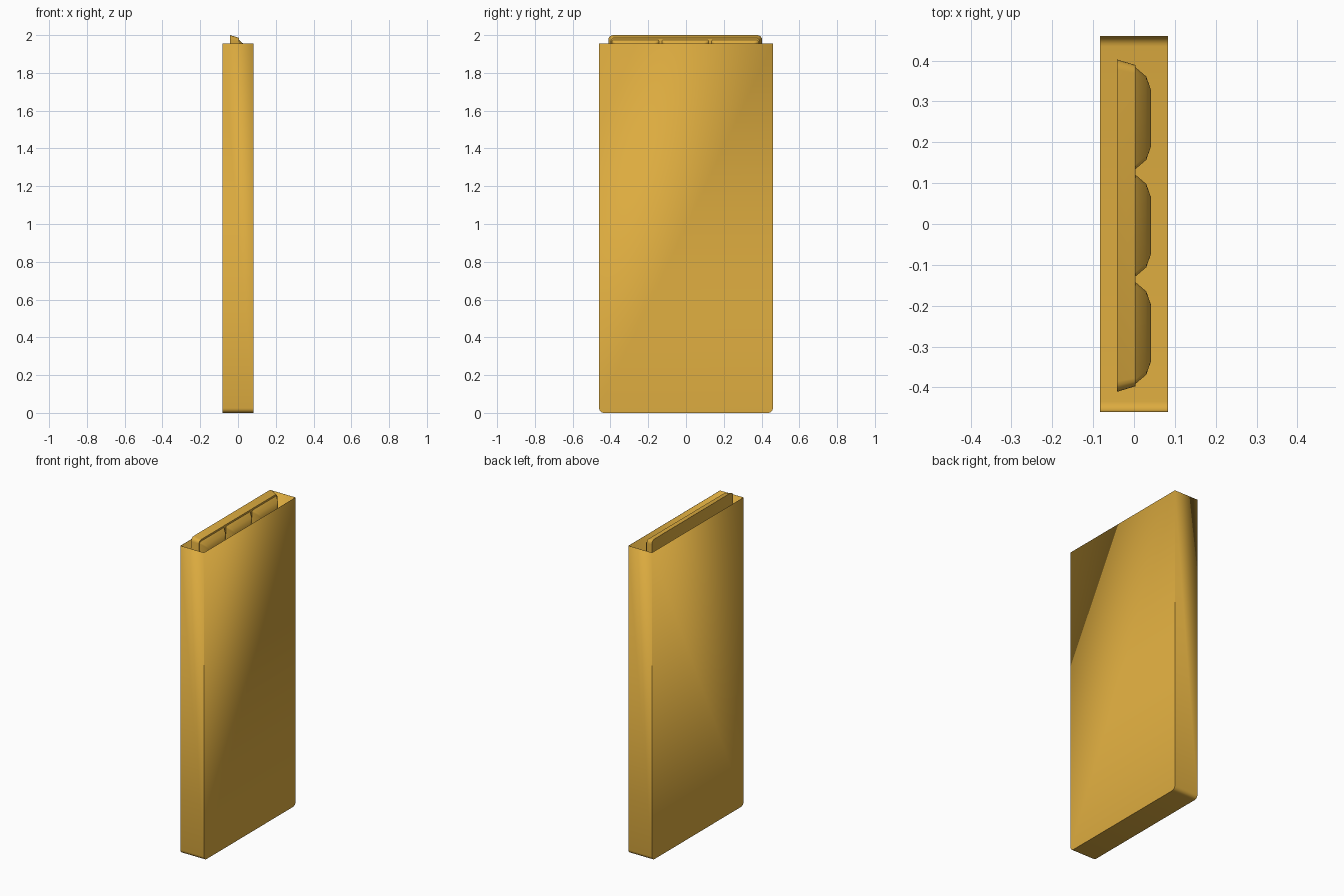
import bpy, bmesh, math

if "Cube" in bpy.data.objects:
    bpy.data.objects.remove(bpy.data.objects["Cube"])

gold = bpy.data.materials.new("gold")
gold.diffuse_color = (0.72, 0.41, 0.05, 1)
gold.use_nodes = True
gold.node_tree.nodes["Principled BSDF"].inputs["Base Color"].default_value = gold.diffuse_color


def finish(bm, name):
    bmesh.ops.recalc_face_normals(bm, faces=bm.faces)
    mesh = bpy.data.meshes.new(name)
    bm.to_mesh(mesh)
    bm.free()
    ob = bpy.data.objects.new(name, mesh)
    bpy.context.collection.objects.link(ob)
    mesh.materials.append(gold)
    bpy.ops.object.select_all(action='DESELECT')
    bpy.context.view_layer.objects.active = ob
    ob.select_set(True)
    bpy.ops.object.shade_smooth_by_angle(angle=math.radians(30))
    return ob


def rounded_rect(hy, hz, r, seg=4):
    pts = []
    for i, (sy, sz) in enumerate([(1, 1), (-1, 1), (-1, -1), (1, -1)]):
        for k in range(seg + 1):
            a = math.pi / 2 * (i + k / seg)
            pts.append((sy * (hy - r) + r * math.cos(a), sz * (hz - r) + r * math.sin(a)))
    return pts


def loft(bm, sections, cy, cz, cap_start=True):
    # sections: (x, half width, half height, corner radius)
    rings = [[bm.verts.new((x, cy + y, cz + z)) for y, z in rounded_rect(hy, hz, r)]
             for x, hy, hz, r in sections]
    for a, b in zip(rings, rings[1:]):
        for i in range(len(a)):
            j = (i + 1) % len(a)
            bm.faces.new((a[i], a[j], b[j], b[i]))
    if cap_start:
        bm.faces.new(rings[0])
    bm.faces.new(rings[-1])


# open-topped thin sleeve with rounded bottom corners
HX, HY, TOP, R = 0.083, 0.46, 1.955, 0.025
profile = [(-HY, TOP)]
for cy, start in [(-HY + R, math.pi), (HY - R, 1.5 * math.pi)]:
    for k in range(6):
        a = start + math.pi / 2 * k / 5
        profile.append((cy + R * math.cos(a), R + R * math.sin(a)))
profile.append((HY, TOP))
bm = bmesh.new()
left = [bm.verts.new((-HX, y, z)) for y, z in profile]
right = [bm.verts.new((HX, y, z)) for y, z in profile]
for i in range(len(profile) - 1):
    bm.faces.new((left[i], left[i + 1], right[i + 1], right[i]))
bm.faces.new(left)
bm.faces.new(right)
sleeve = finish(bm, "sleeve")
wall = sleeve.modifiers.new("wall", 'SOLIDIFY')
wall.thickness = 0.002
wall.offset = -1
# keep the wall inside the outline whichever way the open shell was oriented
side = max(sleeve.data.polygons, key=lambda p: p.center.x)
if side.normal.x < 0:
    sleeve.data.flip_normals()

# backing tray with tapered rim
bm = bmesh.new()
loft(bm, [(-0.042, 0.407, 0.995, 0.025), (0.004, 0.393, 0.981, 0.02)], -0.004, 1.005)
finish(bm, "tray")

# grid of domed pockets on the tray
bm = bmesh.new()
for row in range(7):
    for col in (-1, 0, 1):
        loft(bm, [(0.003, 0.125, 0.125, 0.01), (0.03, 0.102, 0.102, 0.01),
                  (0.042, 0.068, 0.068, 0.01)],
             -0.004 + 0.263 * col, 1.851 - 0.281 * row, cap_start=False)
finish(bm, "pockets")
